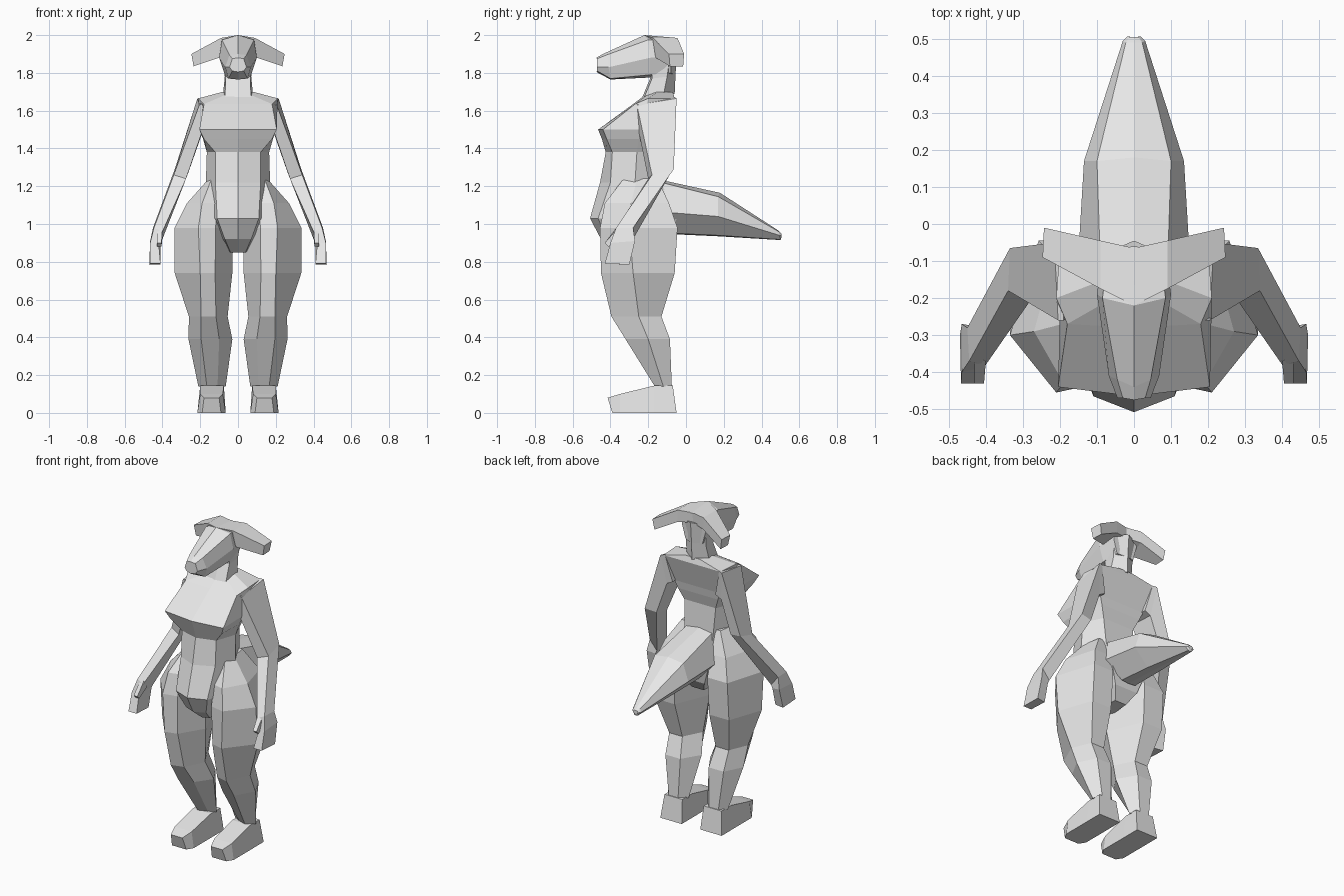
import bpy, bmesh

grey = bpy.data.materials.new("plain grey")
grey.diffuse_color = (0.8, 0.8, 0.8, 1)


def loft(name, rings, side=1):
    """Skin a list of equal-length point rings and cap both ends."""
    bm = bmesh.new()
    rows = [[bm.verts.new((x * side, y, z)) for x, y, z in r] for r in rings]
    n = len(rows[0])
    for a, b in zip(rows, rows[1:]):
        for i in range(n):
            j = (i + 1) % n
            bm.faces.new((a[i], a[j], b[j], b[i]))
    bm.faces.new(rows[0])
    bm.faces.new(rows[-1])
    bmesh.ops.recalc_face_normals(bm, faces=bm.faces)
    me = bpy.data.meshes.new(name)
    bm.to_mesh(me)
    bm.free()
    me.materials.append(grey)
    ob = bpy.data.objects.new(name, me)
    bpy.context.collection.objects.link(ob)
    return ob


def full(half):
    """Complete a half ring by mirroring its off-centre points."""
    return half + [(-x, y, z) for x, y, z in reversed(half) if x > 0]


def pair(name, rings):
    for label, s in (("left_", 1), ("right_", -1)):
        loft(label + name, rings, s)


# torso: front centre, front corner, side, back corner, back centre
def body(z, fc, fx, fy, sx, sy, bx, by, drop=0.0):
    return full([(0, fc, z - drop), (fx, fy, z - drop), (sx, sy, z),
                 (bx, by, z), (0, by, z)])


loft("torso", [
    body(0.85, -0.36, 0.04, -0.34, 0.05, -0.24, 0.04, -0.12),
    body(0.92, -0.45, 0.07, -0.42, 0.10, -0.28, 0.08, -0.07),
    body(1.03, -0.508, 0.11, -0.465, 0.17, -0.29, 0.12, -0.05),
    body(1.22, -0.455, 0.12, -0.40, 0.17, -0.27, 0.10, -0.13),
    body(1.38, -0.425, 0.12, -0.39, 0.165, -0.26, 0.11, -0.14),
    body(1.45, -0.445, 0.18, -0.42, 0.185, -0.25, 0.14, -0.12),
    body(1.50, -0.465, 0.205, -0.44, 0.20, -0.24, 0.16, -0.11),
    body(1.665, -0.28, 0.18, -0.27, 0.21, -0.20, 0.20, -0.06, 0.03),
    body(1.70, -0.22, 0.075, -0.21, 0.08, -0.15, 0.05, -0.07, 0.02)])

# neck
loft("neck", [
    full([(0, -0.24, 1.65), (0.07, -0.23, 1.65), (0.08, -0.12, 1.68), (0, -0.06, 1.69)]),
    full([(0, -0.19, 1.77), (0.065, -0.18, 1.77), (0.07, -0.10, 1.78), (0, -0.055, 1.80)]),
    full([(0, -0.19, 1.90), (0.07, -0.18, 1.90), (0.08, -0.08, 1.92), (0, -0.045, 1.93)])])

# head with tapered snout: ridge, upper edge, cheek, jaw
loft("head", [
    full([(0, -0.475, 1.88), (0.03, -0.47, 1.875), (0.045, -0.47, 1.83),
          (0.03, -0.47, 1.81), (0, -0.475, 1.805)]),
    full([(0, -0.44, 1.90), (0.045, -0.42, 1.895), (0.068, -0.41, 1.83),
          (0.05, -0.40, 1.77), (0, -0.40, 1.765)]),
    full([(0, -0.22, 2.0), (0.085, -0.20, 1.975), (0.10, -0.19, 1.88),
          (0.07, -0.19, 1.79), (0, -0.20, 1.775)]),
    full([(0, -0.06, 1.985), (0.07, -0.07, 1.97), (0.085, -0.08, 1.89),
          (0.06, -0.08, 1.80), (0, -0.06, 1.79)])])

# drooping ears
pair("ear", [
    [(0, -0.22, 2.0), (0, -0.065, 1.985), (0, -0.07, 1.92), (0, -0.19, 1.92)],
    [(0.09, -0.175, 1.985), (0.09, -0.045, 1.985), (0.09, -0.045, 1.91), (0.10, -0.16, 1.88)],
    [(0.247, -0.09, 1.90), (0.243, -0.01, 1.90), (0.232, -0.015, 1.835), (0.235, -0.085, 1.835)]])

# arms: outer back, outer front, inner front, inner back
pair("arm", [
    [(0.19, -0.06, 1.67), (0.19, -0.26, 1.635), (0.15, -0.25, 1.50), (0.15, -0.08, 1.50)],
    [(0.215, -0.05, 1.665), (0.205, -0.26, 1.63), (0.19, -0.25, 1.49), (0.19, -0.08, 1.48)],
    [(0.335, -0.065, 1.29), (0.34, -0.18, 1.26), (0.275, -0.20, 1.24), (0.26, -0.075, 1.28)],
    [(0.45, -0.28, 0.98), (0.445, -0.37, 0.98), (0.40, -0.38, 0.96), (0.40, -0.28, 0.92)],
    [(0.465, -0.27, 0.91), (0.465, -0.40, 0.90), (0.42, -0.39, 0.90), (0.41, -0.28, 0.90)],
    [(0.47, -0.30, 0.785), (0.467, -0.43, 0.79), (0.41, -0.43, 0.79), (0.41, -0.31, 0.785)]])

# thumbs
pair("thumb", [
    [(0.43, -0.36, 0.98), (0.40, -0.37, 0.98), (0.40, -0.34, 0.93), (0.43, -0.34, 0.93)],
    [(0.43, -0.43, 0.90), (0.405, -0.43, 0.90), (0.405, -0.41, 0.88), (0.43, -0.41, 0.88)]])


# legs: front outer, outer, back outer, back inner, inner, front inner
def leg(z, xi, xf, xo, yf, ym, yb, dip=0.0):
    xm = xi + (xo - xi) * 0.3
    return [(xf, yf, z), (xo, ym, z), (xo - 0.25 * (xo - xi), yb, z),
            (xm, yb, z), (xi, ym, z - dip), (xm, yf + 0.02, z)]


pair("leg", [
    leg(1.24, 0.08, 0.14, 0.155, -0.33, -0.26, -0.15),
    leg(1.11, 0.05, 0.19, 0.27, -0.43, -0.29, -0.09),
    leg(0.98, 0.025, 0.21, 0.335, -0.455, -0.30, -0.045),
    leg(0.74, 0.03, 0.20, 0.335, -0.45, -0.28, -0.06),
    leg(0.51, 0.055, 0.195, 0.26, -0.395, -0.25, -0.13),
    leg(0.39, 0.03, 0.195, 0.262, -0.32, -0.20, -0.085),
    leg(0.14, 0.065, 0.165, 0.21, -0.165, -0.12, -0.075)])

# feet: bottom inner, bottom outer, top outer, top inner, toe to heel
pair("foot", [
    [(0.09, -0.39, 0), (0.19, -0.39, 0), (0.18, -0.415, 0.08), (0.10, -0.415, 0.08)],
    [(0.065, -0.35, 0), (0.215, -0.35, 0), (0.20, -0.35, 0.10), (0.08, -0.35, 0.10)],
    [(0.065, -0.17, 0), (0.215, -0.17, 0), (0.20, -0.165, 0.145), (0.075, -0.165, 0.145)],
    [(0.065, -0.05, 0), (0.215, -0.05, 0), (0.20, -0.07, 0.145), (0.075, -0.07, 0.145)]])

# tail: ridge, upper edge, side, keel
loft("tail", [
    full([(0, -0.14, 1.235), (0.09, -0.13, 1.22), (0.15, -0.08, 1.06), (0.05, -0.05, 0.95), (0, -0.05, 0.945)]),
    full([(0, 0.18, 1.165), (0.10, 0.17, 1.145), (0.135, 0.17, 1.04), (0.04, 0.17, 0.94), (0, 0.17, 0.935)]),
    full([(0, 0.49, 0.965), (0.022, 0.49, 0.96), (0.03, 0.495, 0.94), (0.012, 0.50, 0.918), (0, 0.50, 0.915)]),
    full([(0, 0.505, 0.95), (0.012, 0.505, 0.948), (0.018, 0.507, 0.94), (0.008, 0.505, 0.93), (0, 0.505, 0.928)])])
